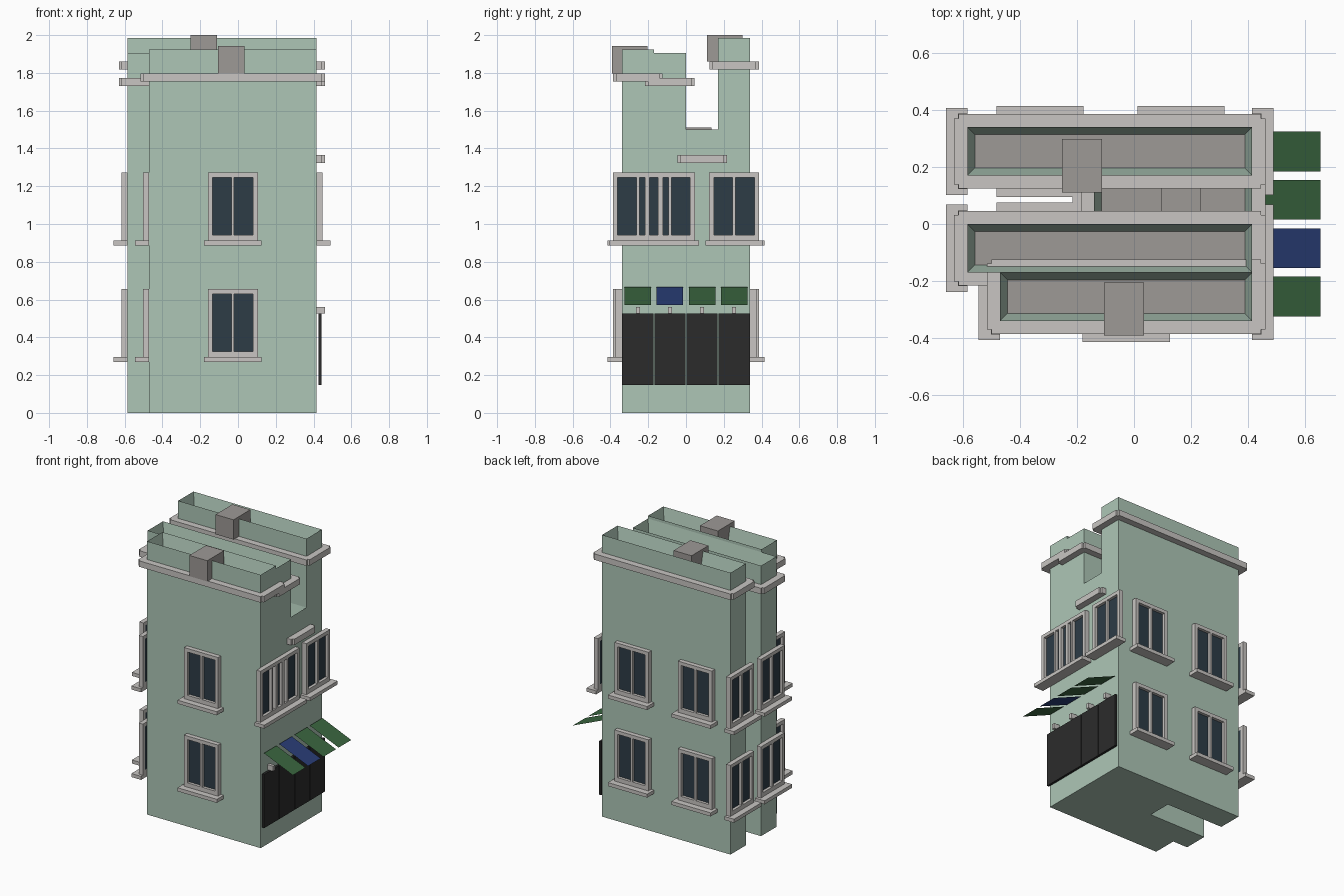
import bpy, bmesh
from math import radians
from mathutils import Matrix, Vector

cube = bpy.data.objects.get("Cube")
if cube:
    bpy.data.objects.remove(cube, do_unlink=True)


def material(name, rgb):
    m = bpy.data.materials.new(name)
    m.use_nodes = True
    m.diffuse_color = (*rgb, 1)
    m.node_tree.nodes["Principled BSDF"].inputs["Base Color"].default_value = (*rgb, 1)
    return m


WALL = material("sage wall", (0.42, 0.565, 0.47))
TRIM = material("pale stone trim", (0.58, 0.56, 0.54))
ROOF = material("grey roof", (0.34, 0.32, 0.305))
GLASS = material("dark glass", (0.026, 0.045, 0.062))
DOOR = material("black shutter", (0.024, 0.024, 0.024))
GREEN = material("green awning", (0.042, 0.13, 0.05))
BLUE = material("blue awning", (0.022, 0.047, 0.18))


def finish(name, bm, *mats):
    bmesh.ops.recalc_face_normals(bm, faces=bm.faces[:])
    mesh = bpy.data.meshes.new(name)
    bm.to_mesh(mesh)
    bm.free()
    for m in mats:
        mesh.materials.append(m)
    obj = bpy.data.objects.new(name, mesh)
    bpy.context.collection.objects.link(obj)
    return obj


def add_box(bm, x, y, z, mat=0):
    """Add a box given as three (low, high) ranges."""
    lo, hi = (Vector(c) for c in zip(x, y, z))
    mtx = Matrix.Translation((lo + hi) / 2) @ Matrix.Diagonal((*(hi - lo), 1))
    verts = bmesh.ops.create_cube(bm, size=1, matrix=mtx)["verts"]
    for f in {f for v in verts for f in v.link_faces}:
        f.material_index = mat


def box(name, x, y, z, mat):
    bm = bmesh.new()
    add_box(bm, x, y, z)
    return finish(name, bm, mat)


def block(name, x, y, top, roof):
    """Wall block with a sunken roof behind a parapet."""
    bm = bmesh.new()
    add_box(bm, x, y, (0, top))
    cap = max(bm.faces, key=lambda f: f.calc_center_median().z)
    bmesh.ops.inset_region(bm, faces=[cap], thickness=0.037)
    for v in cap.verts:
        v.co.z = roof
    cap.material_index = 1
    finish(name, bm, WALL, ROOF)


def cornice(name, x, y, top, out=0.046, notch=0.015):
    """Band around a block, with notched corners."""
    (x0, x1), (y0, y1) = (x[0] - out, x[1] + out), (y[0] - out, y[1] + out)
    n = notch
    outline = [(x0 + n, y0), (x1 - n, y0), (x1 - n, y0 + n), (x1, y0 + n),
               (x1, y1 - n), (x1 - n, y1 - n), (x1 - n, y1), (x0 + n, y1),
               (x0 + n, y1 - n), (x0, y1 - n), (x0, y0 + n), (x0 + n, y0 + n)]
    bm = bmesh.new()
    face = bm.faces.new([bm.verts.new((*p, top - 0.042)) for p in outline])
    up = bmesh.ops.extrude_face_region(bm, geom=[face])["geom"]
    bmesh.ops.translate(bm, vec=(0, 0, 0.042),
                        verts=[v for v in up if isinstance(v, bmesh.types.BMVert)])
    finish(name, bm, TRIM)


def window(name, x, y, z, angle):
    """Two-pane window on a wall; at angle 0 it faces the front."""
    w, h, edge, out = 0.1325, 0.365, 0.025, -0.032
    bm = bmesh.new()
    for s in (-1, 1):
        add_box(bm, sorted((s * w, s * (w - edge))), (out, 0), (0, h))
    for z0, z1 in ((0, 0.035), (h - edge, h)):
        add_box(bm, (edge - w, w - edge), (out, 0), (z0, z1))
    add_box(bm, (-0.0075, 0.0075), (out, 0), (0.035, h - edge))
    add_box(bm, (-0.153, 0.153), (-0.075, 0), (-0.02, 0.005))
    add_box(bm, (edge - w, w - edge), (-0.012, 0), (0.035, h - edge), 1)
    obj = finish(name, bm, TRIM, GLASS)
    obj.location = (x, y, z)
    obj.rotation_euler.z = radians(angle)


# Four wall blocks from front to back, with cornices
RIGHT = 0.415
blocks = {
    "front": (-0.47, -0.34, 1.925, 1.797),
    "middle": (-0.585, -0.17, 1.905, 1.772),
    "link": (-0.14, 0.0, 1.50, 1.366),
    "rear": (-0.585, 0.17, 1.985, 1.861),
}
for name, (x0, y0, top, ledge) in blocks.items():
    xs, ys = (x0, RIGHT), (y0, y0 + 0.17)
    block(name + "_block", xs, ys, top, ledge + 0.002)
    cornice(name + "_cornice", xs, ys, ledge)

# Chimneys
box("front_chimney", (-0.105, 0.035), (-0.392, -0.205), (1.797, 1.943), ROOF)
box("rear_chimney", (-0.252, -0.112), (0.11, 0.298), (1.861, 2.0), ROOF)
box("link_chimney", (0.095, 0.235), (-0.052, 0.135), (1.366, 1.51), ROOF)

# Windows on both floors
for floor, z in (("lower", 0.29), ("upper", 0.907)):
    window(floor + "_front_window", -0.0275, -0.34, z, 0)
    for x in (-0.33, 0.165):
        window(floor + "_back_window", x, 0.34, z, 180)
    window(floor + "_courtyard_window", -0.33, 0.0, z, 180)
    window(floor + "_courtyard_window", -0.33, 0.17, z, 0)
    for name, (x0, y0, top, ledge) in blocks.items():
        window(f"{floor}_{name}_end_window", x0, y0 + 0.085, z, 270)
        if floor == "upper" and name != "link":
            window(name + "_street_window", RIGHT, y0 + 0.085, z, 90)

# Street side: shutters, lamps and sloping awnings
for i in range(4):
    y = -0.255 + i * 0.17
    box("shutter", (0.425, 0.441), (y - 0.083, y + 0.083), (0.147, 0.525), DOOR)
    box("lamp", (RIGHT, 0.46), (y - 0.011, y + 0.011), (0.525, 0.561), TRIM)
    bm = bmesh.new()
    bm.faces.new([bm.verts.new(p) for p in (
        (0.43, y - 0.07, 0.667), (0.655, y - 0.07, 0.572),
        (0.655, y + 0.07, 0.572), (0.43, y + 0.07, 0.667))])
    awning = finish("awning", bm, BLUE if i == 1 else GREEN)
    if awning.data.polygons[0].normal.z < 0:
        awning.data.flip_normals()
